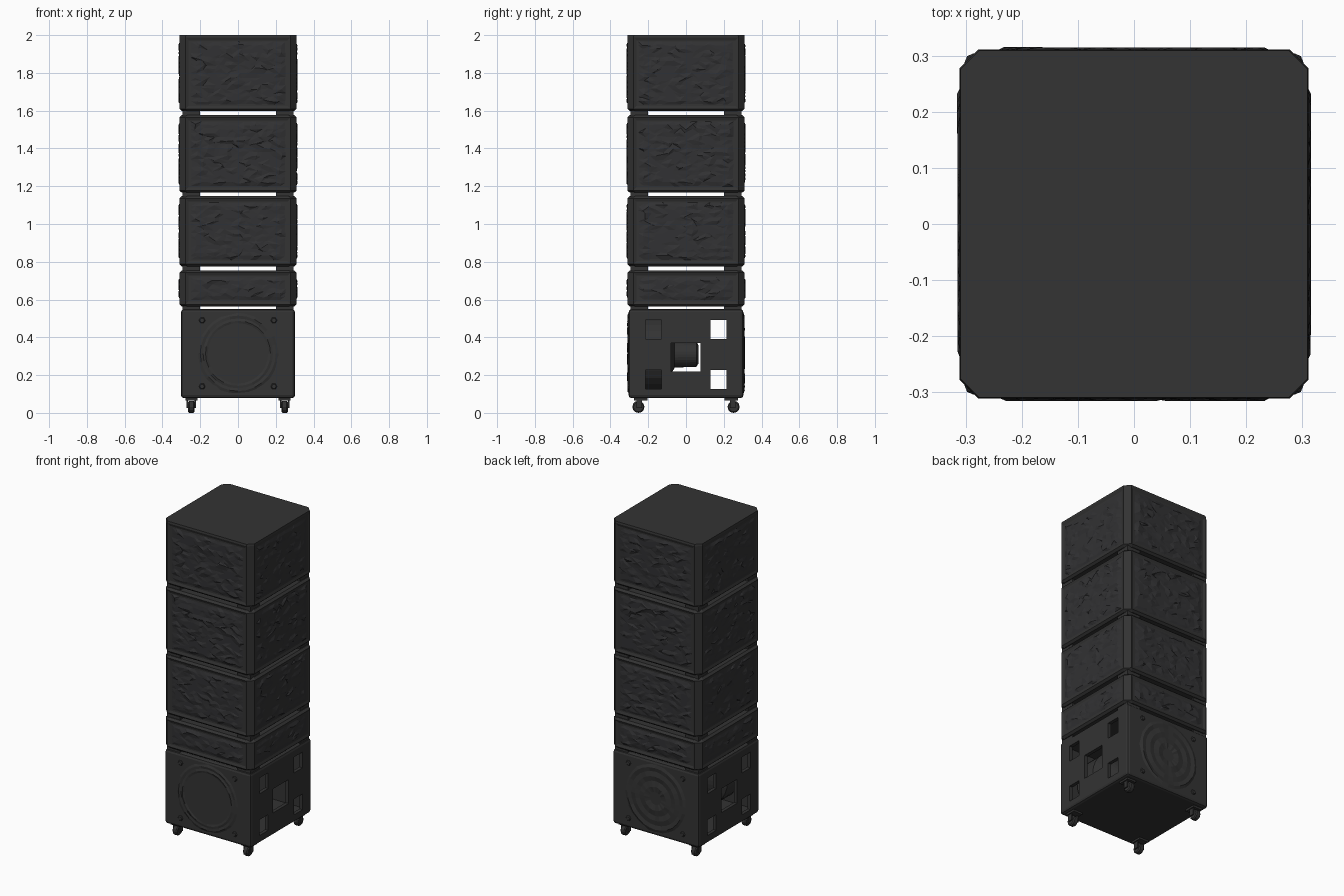
import bpy, bmesh, math, random
from mathutils import Vector, Matrix

if "Cube" in bpy.data.objects:
    bpy.data.objects.remove(bpy.data.objects["Cube"])

random.seed(4)


def material(name, rgb):
    m = bpy.data.materials.new(name)
    m.diffuse_color = (*rgb, 1)
    m.use_nodes = True
    m.node_tree.nodes["Principled BSDF"].inputs["Base Color"].default_value = m.diffuse_color
    return m


BLACK = material("charcoal", (0.033, 0.033, 0.033))
GRILLE = material("grille_charcoal", (0.031, 0.031, 0.033))


def make(name, bm, mat):
    bmesh.ops.recalc_face_normals(bm, faces=bm.faces)
    me = bpy.data.meshes.new(name)
    bm.to_mesh(me)
    bm.free()
    me.materials.append(mat)
    ob = bpy.data.objects.new(name, me)
    bpy.context.collection.objects.link(ob)
    return ob


def box(name, lo, hi, mat=BLACK, bevel=0.0):
    bm = bmesh.new()
    lo, hi = Vector(lo), Vector(hi)
    bmesh.ops.create_cube(bm, size=1, matrix=Matrix.Translation((lo + hi) / 2) @ Matrix.Diagonal((*(hi - lo), 1)))
    if bevel:
        bmesh.ops.bevel(bm, geom=bm.edges[:], offset=bevel, segments=2, profile=0.5, affect='EDGES')
    return make(name, bm, mat)


def lathe(name, profile, centre, axis, mat=BLACK, sides=28, jitter=0.0):
    """Revolve (radius, height) points about an axis through centre."""
    bm = bmesh.new()
    rot = Vector((0, 0, 1)).rotation_difference(Vector(axis))
    rings = []
    for r, h in profile:
        ring = []
        for i in range(sides):
            a = 2 * math.pi * i / sides
            p = Vector((r * math.cos(a), r * math.sin(a), h + random.uniform(-jitter, jitter)))
            ring.append(bm.verts.new(rot @ p + Vector(centre)))
        rings.append(ring)
    for a, b in zip(rings, rings[1:]):
        for i in range(sides):
            j = (i + 1) % sides
            bm.faces.new((a[i], a[j], b[j], b[i]))
    bm.faces.new(rings[0])
    bm.faces.new(rings[-1])
    return make(name, bm, mat)


def octagon(bm, half, cut, z):
    k = half - cut
    pts = [(-k, -half), (k, -half), (half, -k), (half, k), (k, half), (-k, half), (-half, k), (-half, -k)]
    return [bm.verts.new((x, y, z)) for x, y in pts]


def cabinet(name, z0, z1, top_flat=False):
    """Chamfered cabinet whose four sides carry a shallow panel recess."""
    bm = bmesh.new()
    e = 0.012
    levels = [(z0, 0.298), (z0 + e, 0.311), (z1 - e, 0.311), (z1, 0.309 if top_flat else 0.298)]
    rings = [octagon(bm, h, 0.033, z) for z, h in levels]
    sides = []
    for n, (a, b) in enumerate(zip(rings, rings[1:])):
        for i in range(8):
            j = (i + 1) % 8
            f = bm.faces.new((a[i], a[j], b[j], b[i]))
            if n == 1 and i % 2 == 0:
                sides.append(f)
    bm.faces.new(rings[0])
    bm.faces.new(rings[-1])
    bmesh.ops.recalc_face_normals(bm, faces=bm.faces)
    bmesh.ops.inset_individual(bm, faces=sides, thickness=0.022, depth=-0.006)
    make(name, bm, BLACK)
    # crumpled foam grilles, one per side
    for s in range(4):
        grille(f"{name}_grille_{s + 1}", z0 + 0.032, z1 - 0.032, s * math.pi / 2)


def grille(name, z0, z1, angle):
    nx, nz, w = 16, max(5, int((z1 - z0) / 0.02)), 0.254
    bm = bmesh.new()
    grid = []
    for k in range(nz + 1):
        row = []
        for i in range(nx + 1):
            edge = i in (0, nx) or k in (0, nz)
            x = -w + 2 * w * i / nx
            z = z0 + (z1 - z0) * k / nz
            y = -0.304
            if not edge:
                x += random.uniform(-0.011, 0.011)
                z += random.uniform(-0.006, 0.006)
                y -= random.choice((0.004, 0.006, 0.006, 0.006, 0.011))
            row.append(bm.verts.new((x, y, z)))
        grid.append(row)
    for k in range(nz):
        for i in range(nx):
            a, b, c, d = grid[k][i], grid[k][i + 1], grid[k + 1][i + 1], grid[k + 1][i]
            tris = ((a, b, c), (a, c, d)) if random.random() < 0.5 else ((a, b, d), (b, c, d))
            for t in tris:
                bm.faces.new(t)
    bmesh.ops.recalc_face_normals(bm, faces=bm.faces)
    if bm.faces[:][0].normal.y > 0:
        bmesh.ops.reverse_faces(bm, faces=bm.faces)
    bmesh.ops.rotate(bm, verts=bm.verts, cent=(0, 0, 0), matrix=Matrix.Rotation(angle, 3, 'Z'))
    me = bpy.data.meshes.new(name)
    bm.to_mesh(me)
    bm.free()
    me.materials.append(GRILLE)
    bpy.context.collection.objects.link(bpy.data.objects.new(name, me))


# Stacked upper cabinets
stack = [(0.563, 0.754), (0.776, 1.147), (1.166, 1.576), (1.598, 2.0)]
for n, (a, b) in enumerate(stack):
    cabinet(f"cabinet_{n + 1}", a, b, top_flat=(n == 3))

# Corner spacers between the cabinets
bottoms = [0.547] + [b for _, b in stack[:-1]]
for n, z in enumerate(bottoms):
    for sx in (-1, 1):
        for sy in (-1, 1):
            c = (sx * 0.247, sy * 0.247)
            box("corner_spacer", (c[0] - 0.046, c[1] - 0.046, z - 0.004), (c[0] + 0.046, c[1] + 0.046, stack[n][0] + 0.004))

# Base cabinet: hollow box with port holes cut through both side walls
base = box("base_cabinet", (-0.302, -0.304, 0.078), (0.302, 0.304, 0.549), bevel=0.016)
cutters = [box("cutter", (-0.28, -0.282, 0.1), (0.28, 0.282, 0.527))]
holes = [(y, z, 0.043, 0.05) for y in (-0.172, 0.172) for z in (0.177, 0.442)] + [(-0.002, 0.295, 0.078, 0.076)]
for y, z, hy, hz in holes:
    cutters.append(box("cutter", (-0.4, y - hy, z - hz), (0.4, y + hy, z + hz)))
bpy.context.view_layer.objects.active = base
for c in cutters:
    m = base.modifiers.new("port", 'BOOLEAN')
    m.operation, m.object, m.solver = 'DIFFERENCE', c, 'EXACT'
    bpy.ops.object.modifier_apply(modifier=m.name)
    bpy.data.objects.remove(c)

# Woofer basket and magnet inside the base
lathe("woofer_basket", [(0.2, -0.27), (0.2, -0.13), (0.07, -0.06), (0.066, 0.055), (0.05, 0.065)], (0, 0, 0.31), (0, 1, 0))

# Speaker surround on the front, rippled rings on the back
lathe("front_speaker_ring", [(0.215, 0), (0.2, 0.006), (0.185, 0.004), (0.172, 0.008), (0.16, 0.004)],
      (0, -0.303, 0.315), (0, -1, 0), jitter=0.002)
lathe("back_speaker_rings", [(0.215, 0), (0.195, 0.007), (0.17, 0.003), (0.14, 0.007), (0.11, 0.003), (0.075, 0.008), (0.04, 0.003)],
      (0, 0.303, 0.315), (0, 1, 0), jitter=0.002)
# Fixing bolts around the speakers
for sx in (-1, 1):
    for sz in (-1, 1):
        for sy in (-1, 1):
            lathe("speaker_bolt", [(0.018, 0), (0.012, 0.007)], (sx * 0.19, sy * 0.303, 0.315 + sz * 0.175), (0, sy, 0), sides=6)

# Casters
for sx in (-1, 1):
    for sy in (-1, 1):
        x, y = sx * 0.247, sy * 0.24
        box("caster_plate", (x - 0.032, y - 0.035, 0.066), (x + 0.032, y + 0.035, 0.08))
        for s in (-1, 1):
            box("caster_fork", (x + s * 0.021 - 0.004, y - 0.015 + sy * 0.008, 0.025), (x + s * 0.021 + 0.004, y + 0.015 + sy * 0.008, 0.068))
        lathe("caster_wheel", [(0.026, -0.017), (0.032, -0.011), (0.032, 0.011), (0.026, 0.017)],
              (x, y + sy * 0.012, 0.032), (1, 0, 0), sides=12)
